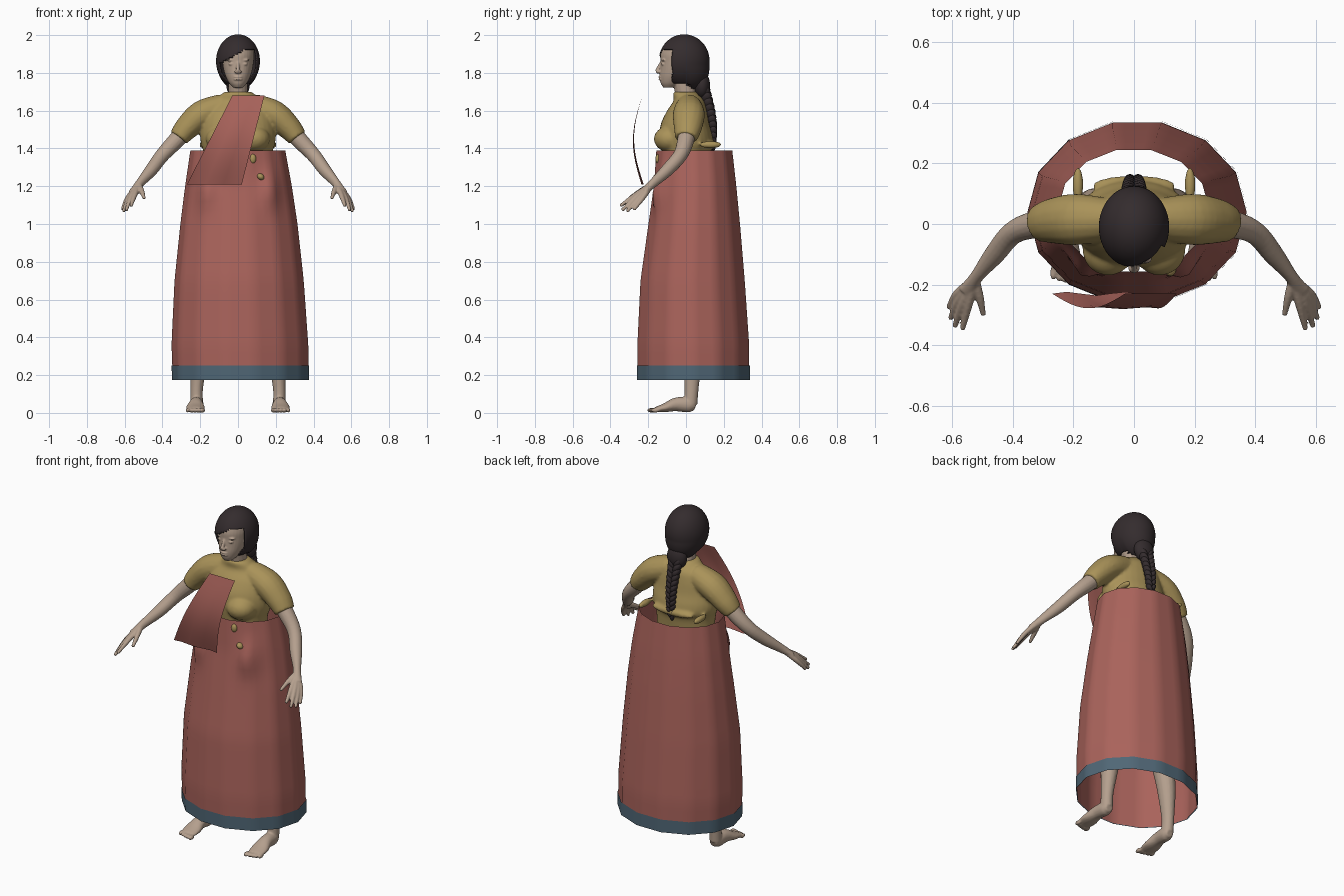
import bpy, bmesh, math
from mathutils import Vector, Matrix

if "Cube" in bpy.data.objects:
    bpy.data.objects.remove(bpy.data.objects["Cube"])


def material(name, rgb):
    m = bpy.data.materials.new(name)
    m.use_nodes = True
    m.diffuse_color = (*rgb, 1)
    m.node_tree.nodes["Principled BSDF"].inputs["Base Color"].default_value = (*rgb, 1)
    return m


SKIN = material("skin", (.46, .35, .27))
HAIR = material("dark hair", (.034, .025, .027))
MUSTARD = material("mustard cloth", (.40, .29, .10))
RED = material("red cloth", (.40, .125, .105))
BLUE = material("blue trim", (.08, .135, .18))


def ball(bm, centre, radii, rot=None, u=24, v=14):
    m = Matrix.Translation(centre) @ (rot or Matrix()) @ Matrix.Diagonal((*radii, 1))
    return bmesh.ops.create_uvsphere(bm, u_segments=u, v_segments=v, radius=1, matrix=m)


def spline(keys, steps=5):
    """Smooth curve through key tuples."""
    keys = [Vector(k) for k in keys]
    out = []
    for i in range(len(keys) - 1):
        p, q = keys[i], keys[i + 1]
        a = (q - keys[max(i - 1, 0)]) / 2
        b = (keys[min(i + 2, len(keys) - 1)] - p) / 2
        for k in range(steps):
            t = k / steps
            out.append(p * (2*t**3 - 3*t**2 + 1) + a * (t**3 - 2*t**2 + t)
                       + q * (3*t**2 - 2*t**3) + b * (t**3 - t**2))
    return out + [keys[-1]]


def skin_rings(bm, rings, cap=True):
    rows = [[bm.verts.new(p) for p in r] for r in rings]
    n = len(rows[0])
    for a, b in zip(rows, rows[1:]):
        for i in range(n):
            j = (i + 1) % n
            bm.faces.new((a[i], a[j], b[j], b[i]))
    if cap:
        bm.faces.new(rows[0])
        bm.faces.new(rows[-1])


def circle(n):
    return [(math.cos(2 * math.pi * i / n), math.sin(2 * math.pi * i / n)) for i in range(n)]


def tube(bm, keys, side=1, n=16):
    """Limb through (x, y, z, width, depth) keys."""
    pts = spline(keys)
    rings = []
    for i, p in enumerate(pts):
        d = Vector((pts[min(i + 1, len(pts) - 1)] - pts[max(i - 1, 0)])[:3]).normalized()
        up = Vector((0, 1, 0)) if abs(d.z) > .8 else Vector((0, 0, 1))
        w = d.cross(up).normalized()
        h = w.cross(d)
        rings.append([Vector(p[:3]) + w * p[3] * c + h * p[4] * s for c, s in circle(n)])
    skin_rings(bm, [[(q.x * side, q.y, q.z) for q in r] for r in rings])


def stack(bm, keys, n=32):
    """Horizontal ellipses from (z, centre y, half width, half depth) keys."""
    skin_rings(bm, [[(rx * c, cy + ry * s, z) for c, s in circle(n)]
                    for z, cy, rx, ry in spline(keys)])


def finish(bm, name, mat, voxel=0, smooth=4, thick=0):
    bmesh.ops.recalc_face_normals(bm, faces=bm.faces)
    me = bpy.data.meshes.new(name)
    bm.to_mesh(me)
    bm.free()
    me.materials.append(mat)
    for p in me.polygons:
        p.use_smooth = True
    ob = bpy.data.objects.new(name, me)
    bpy.context.collection.objects.link(ob)
    if voxel:
        r = ob.modifiers.new("merge", "REMESH")
        r.mode, r.voxel_size, r.use_smooth_shade = "VOXEL", voxel, True
        ob.modifiers.new("soften", "SMOOTH").iterations = smooth
    if thick:
        ob.modifiers.new("thickness", "SOLIDIFY").thickness = thick
    return ob


# Head and neck
bm = bmesh.new()
stack(bm, [(1.722, -.09, .025, .03), (1.745, -.077, .046, .057), (1.78, -.057, .065, .082),
           (1.82, -.042, .077, .095), (1.86, -.035, .083, .1), (1.9, -.03, .086, .105),
           (1.94, -.02, .08, .1), (1.975, -.01, .05, .07)])
tube(bm, [(0, .02, 1.58, .06, .06), (0, 0, 1.68, .052, .055), (0, -.02, 1.78, .052, .055)])
tube(bm, [(0, -.128, 1.86, .008, .008), (0, -.143, 1.83, .009, .01), (0, -.155, 1.808, .012, .01)])
ball(bm, (0, -.146, 1.806), (.02, .014, .01))
for z in (1.766, 1.778):
    ball(bm, (0, -.132, z), (.025, .014, .006))
for s in (1, -1):
    ball(bm, (s * .034, -.122, 1.847), (.017, .01, .007))
    ball(bm, (s * .036, -.118, 1.868), (.024, .013, .007))
finish(bm, "head", SKIN, .004, 3)

# Arms and hands
FINGERS = [((.546, -.265, 1.155), (.565, -.342, 1.1)), ((.565, -.262, 1.145), (.59, -.333, 1.078)),
           ((.577, -.248, 1.138), (.604, -.308, 1.072)), ((.582, -.228, 1.14), (.61, -.272, 1.082)),
           ((.51, -.24, 1.175), (.498, -.295, 1.14))]
for s, label in ((1, "left"), (-1, "right")):
    bm = bmesh.new()
    tube(bm, [(.2, .02, 1.58, .045, .045), (.32, .0, 1.45, .045, .045), (.4, -.03, 1.365, .038, .038),
              (.46, -.1, 1.285, .034, .034), (.52, -.175, 1.215, .022, .024),
              (.55, -.225, 1.17, .032, .018)], s)
    for knuckle, tip in FINGERS:
        tube(bm, [(.525, -.185, 1.205, .016, .016), (*knuckle, .014, .014), (*tip, .009, .009)], s)
        ball(bm, (tip[0] * s, tip[1], tip[2]), (.01, .01, .01), u=10, v=8)
    finish(bm, label + "_arm", SKIN, .005, 2)

# Legs and feet
for s, label in ((1, "left"), (-1, "right")):
    bm = bmesh.new()
    tube(bm, [(.09, .03, 1.1, .08, .09), (.12, .03, .85, .09, .09), (.17, .02, .55, .065, .065),
              (.2, .035, .34, .052, .056), (.218, .03, .14, .034, .038), (.218, .025, .05, .034, .036)], s)
    tube(bm, [(.218, .05, .033, .022, .022), (.218, .02, .042, .036, .04), (.222, -.05, .045, .038, .037),
              (.225, -.11, .028, .05, .024), (.226, -.16, .018, .046, .014)], s)
    for i in range(5):
        ball(bm, (s * (.187 + .02 * i), -.182 + .005 * i, .014),
             (.014 - .001 * i, .024, .013), u=12, v=8)
    finish(bm, label + "_leg", SKIN, .006, 2)

# Blouse with sleeves
bm = bmesh.new()
stack(bm, [(1.15, .01, .17, .1), (1.36, .0, .18, .125), (1.42, .005, .195, .14), (1.47, .0, .2, .14),
           (1.53, -.005, .19, .128), (1.6, .005, .17, .105), (1.65, .015, .13, .082),
           (1.685, .0, .09, .068), (1.7, -.005, .07, .06)])
for s in (1, -1):
    ball(bm, (s * .085, -.085, 1.45), (.085, .085, .07))
    tube(bm, [(.08, .015, 1.62, .07, .07), (.19, .015, 1.58, .085, .075),
              (.27, .01, 1.51, .075, .065), (.315, .0, 1.455, .06, .052)], s)
    ball(bm, (s * .185, .13, 1.42), (.018, .06, .02))
ball(bm, (0, .125, 1.42), (.14, .035, .025))
finish(bm, "blouse", MUSTARD, .008, 5)

# Hair cap: shell opened around the face below a slanted fringe
bm = bmesh.new()
ball(bm, (0, -.01, 1.862), (.108, .127, .134), u=72, v=48)
for v in bm.verts:
    if v.co.y > 0 and v.co.z < 1.84:
        v.co.y += .25 * (1.84 - v.co.z)
        v.co.z -= .1 * (1.84 - v.co.z)


def open_face(c):
    fringe = min(1.86 + .55 * (c.x + .075), 1.925)
    return c.y < -.07 and c.z < fringe or c.z < 1.75 and c.y < .02 and abs(c.x) < .06


bmesh.ops.delete(bm, geom=[f for f in bm.faces if open_face(f.calc_center_median())], context="FACES")
cap = finish(bm, "hair_cap", HAIR, thick=.008)
cap.modifiers["thickness"].offset = 1

# Braid: alternating slanted strands
bm = bmesh.new()
ball(bm, (0, .085, 1.735), (.062, .042, .07))
ROWS = 11
for i in range(ROWS):
    t = i / (ROWS - 1)
    y = .1 + .045 * math.sin(t * 2)
    r = .034 - .014 * t
    for s in (1, -1):
        z = 1.71 - .29 * t - (.013 if s > 0 else 0)
        ball(bm, (s * r * .55, y, z), (r * .62, r * .85, r * 1.1),
             Matrix.Rotation(s * .55, 4, "Y"), 14, 10)
ball(bm, (0, .135, 1.395), (.014, .014, .03))
finish(bm, "braid", HAIR)

# Long wrapped skirt, faceted around, with gathered bumps at the hips
LEVELS = [(.175, -.345, .372, -.262, .342), (.36, -.352, .372, -.265, .342), (.7, -.336, .348, -.248, .318),
          (1, -.305, .315, -.205, .292), (1.2, -.28, .285, -.175, .272), (1.39, -.252, .25, -.162, .25)]
SIDES, SUB = 14, 4


def skirt_ring(z, grow=0):
    for lo, hi in zip(LEVELS, LEVELS[1:]):
        if z <= hi[0] + 1e-6:
            break
    t = (z - lo[0]) / (hi[0] - lo[0])
    x0, x1, y0, y1 = (a + (b - a) * t for a, b in zip(lo[1:], hi[1:]))
    corners = [Vector(((x0 + x1) / 2 + ((x1 - x0) / 2 + grow) * c,
                       (y0 + y1) / 2 + ((y1 - y0) / 2 + grow) * s, z)) for c, s in circle(SIDES)]
    ring = []
    for i, a in enumerate(corners):
        for k in range(SUB):
            p = a.lerp(corners[(i + 1) % SIDES], k / SUB)
            if p.y < 0:
                p.y -= .04 * math.exp(-((abs(p.x) - .17) / .05) ** 2 - ((z - 1.18) / .09) ** 2)
            ring.append(p)
    return ring


bm = bmesh.new()
skin_rings(bm, [skirt_ring(.175 + 1.215 * i / 27) for i in range(28)], cap=False)
finish(bm, "skirt", RED)
bm = bmesh.new()
skin_rings(bm, [skirt_ring(.173, .004), skirt_ring(.25, .004)], cap=False)
finish(bm, "hem_band", BLUE)

# Blouse scraps showing through the skirt front
bm = bmesh.new()
ball(bm, (.078, -.148, 1.345), (.018, .014, .025))
ball(bm, (.12, -.15, 1.25), (.02, .022, .016), Matrix.Rotation(.6, 4, "Y"))
finish(bm, "blouse_scraps", MUSTARD)

# Bowed sash panel across the chest
bm = bmesh.new()
rows = []
for i in range(13):
    t = i / 12
    left, right = Vector((-.27, .02)).lerp(Vector((-.03, .14)), t)
    y = -.23 - .048 * math.sin(math.pi * t)
    rows.append([bm.verts.new((left + (right - left) * k / 6,
                               y + .006 * math.sin(k * 1.6) * (1 - t), 1.21 + .47 * t))
                 for k in range(7)])
for a, b in zip(rows, rows[1:]):
    for k in range(6):
        bm.faces.new((a[k], a[k + 1], b[k + 1], b[k]))
finish(bm, "sash", RED)
